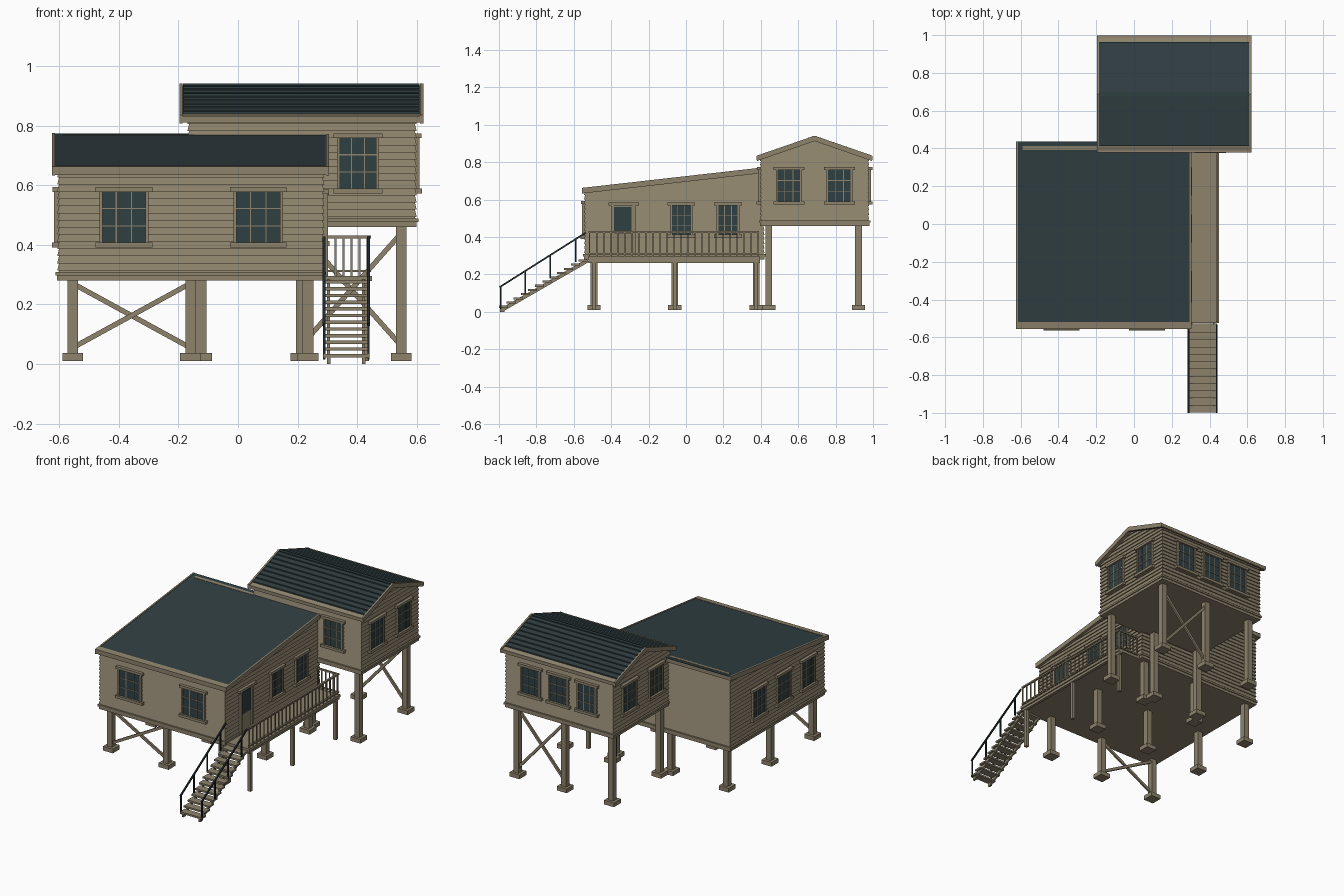
import bpy, bmesh, math
from mathutils import Vector, Matrix

if "Cube" in bpy.data.objects:
    bpy.data.objects.remove(bpy.data.objects["Cube"])

def mat(name, col):
    m = bpy.data.materials.new(name)
    m.diffuse_color = (*col, 1)
    m.use_nodes = True
    m.node_tree.nodes["Principled BSDF"].inputs["Base Color"].default_value = m.diffuse_color
    return m

BEIGE = mat("weathered_beige", (0.27, 0.228, 0.152))
TEAL = mat("dark_teal", (0.03, 0.05, 0.054))
RAIL = mat("blackened_teal", (0.014, 0.023, 0.026))

def finish(name, bm, m):
    bmesh.ops.recalc_face_normals(bm, faces=bm.faces)
    me = bpy.data.meshes.new(name)
    bm.to_mesh(me)
    bm.free()
    me.materials.append(m)
    ob = bpy.data.objects.new(name, me)
    bpy.context.collection.objects.link(ob)
    return ob

def box(bm, x0, x1, y0, y1, z0, z1):
    c = Vector(((x0 + x1) / 2, (y0 + y1) / 2, (z0 + z1) / 2))
    s = Matrix.Diagonal((abs(x1 - x0), abs(y1 - y0), abs(z1 - z0), 1))
    bmesh.ops.create_cube(bm, size=1, matrix=Matrix.Translation(c) @ s)

def beam(bm, a, b, w, h):
    a, b = Vector(a), Vector(b)
    d = b - a
    rot = d.to_track_quat('Y', 'Z').to_matrix().to_4x4()
    bmesh.ops.create_cube(bm, size=1, matrix=Matrix.Translation((a + b) / 2) @ rot
                          @ Matrix.Diagonal((w, d.length, h, 1)))

def prism(bm, prof, x0, x1):
    # yz profile extruded along x
    L = [bm.verts.new((x0, y, z)) for y, z in prof]
    R = [bm.verts.new((x1, y, z)) for y, z in prof]
    bm.faces.new(L)
    bm.faces.new(R)
    n = len(prof)
    for i in range(n):
        j = (i + 1) % n
        bm.faces.new((L[i], L[j], R[j], R[i]))

def siding(name, x0, x1, y0, y1, z0, z1, cuts, step=0.024):
    # lapped boards all round, trimmed under the roof planes
    bm = bmesh.new()
    n = round((z1 - z0) / step)
    prev = None
    rings = []
    for i in range(n):
        for z, d in ((z0 + i * step, 0.0), (z0 + (i + 1) * step, 0.006)):
            rings.append([bm.verts.new(p) for p in ((x0 + d, y0 + d, z), (x1 - d, y0 + d, z),
                                                    (x1 - d, y1 - d, z), (x0 + d, y1 - d, z))])
    for a, b in zip(rings, rings[1:]):
        for k in range(4):
            bm.faces.new((a[k], a[(k + 1) % 4], b[(k + 1) % 4], b[k]))
    bm.faces.new(rings[0])
    for co, no in cuts:
        bmesh.ops.bisect_plane(bm, geom=bm.verts[:] + bm.edges[:] + bm.faces[:],
                               plane_co=co, plane_no=no, clear_outer=True)
    return finish(name, bm, BEIGE)

# ---- dimensions ----
MX0, MX1, MY0, MY1 = -0.607, 0.29, -0.545, 0.42
TX0, TX1, TY0, TY1 = -0.17, 0.60, 0.395, 0.98
RY = (TY0 + TY1) / 2
mz = lambda y: 0.657 + (y + 0.557) * 0.113       # main roof top
tz = lambda y: 0.935 - abs(y - RY) * 0.345       # tower roof top

# ---- walls ----
siding("main_walls", MX0, MX1, MY0, MY1, 0.29, 0.80,
       [((0, 0, mz(0) - 0.015), (0, -0.113, 1))])
siding("tower_walls", TX0, TX1, TY0, TY1, 0.47, 0.95,
       [((0, RY, 0.922), (0, s * 0.345, 1)) for s in (1, -1)])
bm = bmesh.new()
for x0, x1, y0, y1, z in ((MX0, MX1, MY0, MY1, 0.28), (TX0, TX1, TY0, TY1, 0.46)):
    box(bm, x0, x1, y0, y1, z, z + 0.018)
    box(bm, x0 - .006, x1 + .006, y0 - .006, y1 + .006, z + 0.017, z + 0.029)
finish("floor_skirts", bm, BEIGE)

# ---- main shed roof ----
def strip(y0, y1, lo, hi):
    return [(y0, mz(y0) + lo), (y1, mz(y1) + lo), (y1, mz(y1) + hi), (y0, mz(y0) + hi)]
bm = bmesh.new()
prism(bm, strip(-0.557, 0.438, -0.022, 0), -0.625, 0.305)
for x0, x1 in ((-0.625, -0.615), (0.295, 0.305)):
    prism(bm, strip(-0.557, 0.438, -0.024, 0.006), x0, x1)
prism(bm, strip(-0.557, -0.52, 0, 0.006), -0.62, 0.30)
prism(bm, strip(0.392, 0.412, 0, 0.006), -0.59, -0.15)
finish("main_roof_frame", bm, BEIGE)
bm = bmesh.new()
prism(bm, strip(-0.522, 0.438, 0, 0.004), -0.614, 0.294)
finish("main_roof_sheet", bm, TEAL)

# ---- tower gable roof with lapped courses ----
bm = bmesh.new()
E0, E1 = 0.38, 0.995
def gable(lo, hi):
    return [(E0, tz(E0) + lo), (RY, tz(RY) + lo), (E1, tz(E1) + lo),
            (E1, tz(E1) + hi), (RY, tz(RY) + hi), (E0, tz(E0) + hi)]
prism(bm, gable(-0.018, 0), -0.19, 0.615)
for x0, x1 in ((-0.197, -0.186), (0.611, 0.622)):
    prism(bm, gable(-0.022, 0.007), x0, x1)
for y0, y1 in ((0.378, 0.388), (0.987, 0.997)):
    box(bm, -0.197, 0.622, y0, y1, 0.812, 0.833)
finish("tower_roof_frame", bm, BEIGE)
bm = bmesh.new()
N = 8
for flip in (False, True):
    for i in range(N):
        a = 0.412 + (RY - 0.412) * i / N
        b = 0.412 + (RY - 0.412) * (i + 1) / N
        q = [(a, tz(a) - .002), (b, tz(b) - .002), (b, tz(b) + .001), (a, tz(a) + .008)]
        prism(bm, [(2 * RY - y, z) for y, z in q] if flip else q, -0.185, 0.610)
box(bm, -0.185, 0.610, RY - 0.01, RY + 0.01, 0.93, 0.941)
finish("tower_roof_courses", bm, TEAL)

# ---- windows and door ----
frames, panes = bmesh.new(), bmesh.new()
def wbox(bm, wall, u0, u1, n0, n1, z0, z1):
    axis, c, s = wall
    a, b = sorted((c + s * n0, c + s * n1))
    if axis == 'y':
        box(bm, u0, u1, a, b, z0, z1)
    else:
        box(bm, a, b, u0, u1, z0, z1)

def window(wall, u, w, z0, z1):
    h = w / 2
    wbox(panes, wall, u - h, u + h, -0.004, 0.004, z0, z1)
    for s in (-1, 1):
        wbox(frames, wall, u + s * h - .005, u + s * h + .005, -.006, .01, z0, z1)
        wbox(frames, wall, u + s * w / 6 - .002, u + s * w / 6 + .002, -.003, .007, z0, z1)
        zz = (z0 + z1) / 2 + s * (z1 - z0) / 6
        wbox(frames, wall, u - h, u + h, -.003, .007, zz - .002, zz + .002)
    wbox(frames, wall, u - h - .018, u + h + .018, -.006, .018, z0 - .014, z0 + .003)
    wbox(frames, wall, u - h - .018, u + h + .018, -.006, .016, z1 - .002, z1 + .014)

mf, mr, ml = ('y', MY0, -1), ('x', MX1, 1), ('x', MX0, -1)
tf, tr, tl, tb = ('y', TY0, -1), ('x', TX1, 1), ('x', TX0, -1), ('y', TY1, 1)
for u in (-0.383, 0.068):
    window(mf, u, 0.155, 0.405, 0.58)
for u in (-0.025, 0.225):
    window(mr, u, 0.112, 0.41, 0.57)
for u in (0.13, -0.12, -0.37):
    window(ml, u, 0.125, 0.405, 0.58)
window(tf, 0.403, 0.13, 0.587, 0.76)
for u in (0.55, 0.82):
    window(tr, u, 0.13, 0.587, 0.76)
    window(tl, u, 0.13, 0.587, 0.76)
for u in (0.015, 0.215, 0.415):
    window(tb, u, 0.13, 0.587, 0.76)
# door on the deck side, glazed at the top
wbox(frames, mr, -0.392, -0.278, -.004, .004, 0.297, 0.57)
wbox(panes, mr, -0.385, -0.292, .002, .006, 0.42, 0.56)
for u in (-0.392, -0.278):
    wbox(frames, mr, u - .008, u + .008, -.006, .012, 0.297, 0.575)
wbox(frames, mr, -0.415, -0.25, -.006, .016, 0.57, 0.586)
finish("window_frames", frames, BEIGE)
finish("window_panes", panes, TEAL)

# ---- stilts with pads ----
bm = bmesh.new()
stilts = [(x, y, 0.285) for x in (-0.555, -0.159, 0.235) for y in (-0.492, -0.06, 0.375)]
stilts += [(x, y, 0.465) for x in (-0.123, 0.212, 0.548) for y in (0.443, 0.922)]
for x, y, z in stilts:
    box(bm, x - .018, x + .018, y - .018, y + .018, 0.03, z)
    box(bm, x - .035, x + .035, y - .035, y + .035, 0.01, 0.037)
finish("stilts", bm, BEIGE)

# ---- cross braces ----
bm = bmesh.new()
for x0, x1, y, z0, z1 in ((-0.545, -0.17, -0.492, 0.06, 0.265), (0.22, 0.54, 0.922, 0.07, 0.43)):
    beam(bm, (x0, y - .004, z0), (x1, y - .004, z1), 0.012, 0.017)
    beam(bm, (x0, y + .004, z1), (x1, y + .004, z0), 0.012, 0.017)
finish("cross_braces", bm, BEIGE)

# ---- side deck ----
bm = bmesh.new()
box(bm, 0.285, 0.45, -0.525, 0.395, 0.278, 0.296)
box(bm, 0.425, 0.443, -0.52, 0.395, 0.262, 0.28)
for y in (-0.492, -0.06, 0.375):
    box(bm, 0.42, 0.44, y - .01, y + .01, 0.01, 0.28)
finish("deck", bm, BEIGE)
bm = bmesh.new()
for z0, z1 in ((0.308, 0.316), (0.422, 0.432)):
    box(bm, 0.434, 0.446, -0.52, 0.39, z0, z1)
    box(bm, 0.295, 0.446, 0.379, 0.389, z0, z1)
for i in range(25):
    y = -0.515 + i * 0.0375
    box(bm, 0.437, 0.443, y - .003, y + .003, 0.295, 0.425)
for i in range(6):
    x = 0.30 + i * 0.027
    box(bm, x - .003, x + .003, 0.381, 0.387, 0.295, 0.425)
finish("deck_railing", bm, BEIGE)

# ---- stairs ----
bm = bmesh.new()
for i in range(12):
    y, z = -0.975 + i * 0.0385, 0.028 + i * 0.0225
    box(bm, 0.287, 0.44, y - .024, y + .024, z - .006, z + .005)
for x in (0.304, 0.422):
    beam(bm, (x, -0.985, 0.010), (x, -0.525, 0.275), 0.01, 0.02)
    box(bm, x - .006, x + .006, -0.995, -0.97, 0.0, 0.025)
finish("stairs", bm, BEIGE)
bm = bmesh.new()
for x in (0.289, 0.438):
    beam(bm, (x, -0.997, 0.132), (x, -0.535, 0.424), 0.009, 0.009)
    for y in (-0.99, -0.86, -0.725, -0.59):
        z = 0.132 + (y + 0.997) * 0.632
        box(bm, x - .004, x + .004, y - .004, y + .004, z - 0.122, z)
finish("stair_handrails", bm, RAIL)
